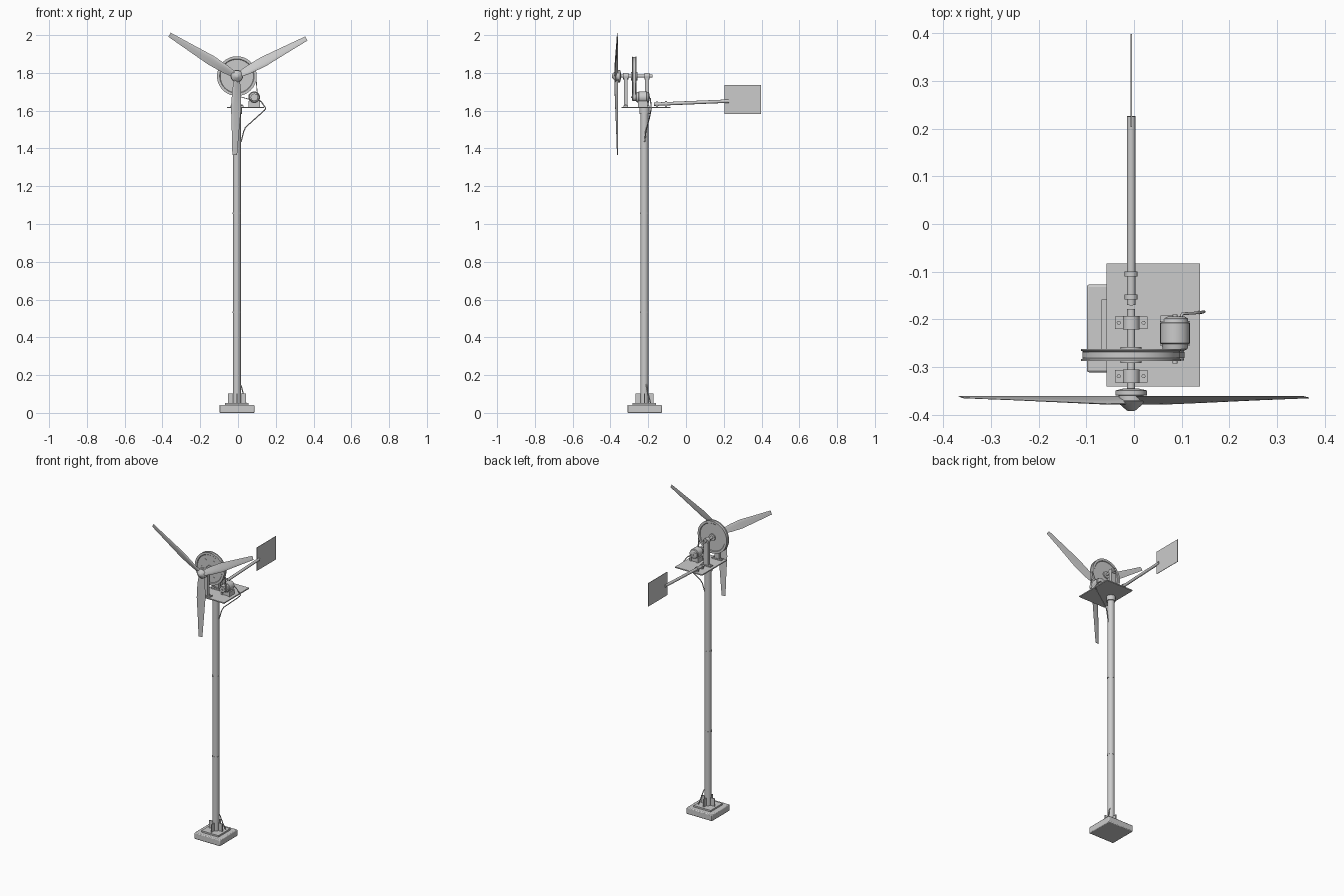
import bpy, bmesh
from math import sin, cos, pi, acos, atan2, hypot, radians
from mathutils import Vector, Matrix

if "Cube" in bpy.data.objects:
    bpy.data.objects.remove(bpy.data.objects["Cube"])

CX, CY, HZ = -0.006, -0.22, 1.783      # mast axis and rotor shaft height
DECK = 1.62                            # top of the platform


def finish(name, bm):
    bmesh.ops.recalc_face_normals(bm, faces=bm.faces)
    me = bpy.data.meshes.new(name)
    bm.to_mesh(me)
    bm.free()
    ob = bpy.data.objects.new(name, me)
    bpy.context.collection.objects.link(ob)
    return ob


def loft(name, rings, closed=False):
    """Skin a list of equal-length point rings; cap the ends unless closed."""
    bm = bmesh.new()
    vs = [[bm.verts.new(p) for p in r] for r in rings]
    pairs = list(zip(vs, vs[1:])) + ([(vs[-1], vs[0])] if closed else [])
    n = len(vs[0])
    for a, b in pairs:
        for i in range(n):
            j = (i + 1) % n
            bm.faces.new((a[i], a[j], b[j], b[i]))
    if not closed:
        bm.faces.new(vs[0])
        bm.faces.new(vs[-1])
    return finish(name, bm)


def lathe(name, profile, origin, axis, n=32):
    """Revolve (radius, height) pairs about an axis through origin."""
    q = Vector((0, 0, 1)).rotation_difference(Vector(axis).normalized())
    o = Vector(origin)
    return loft(name, [[o + q @ Vector((r * cos(2 * pi * i / n), r * sin(2 * pi * i / n), h))
                        for i in range(n)] for r, h in profile])


def rod(name, a, b, r, n=24):
    d = Vector(b) - Vector(a)
    return lathe(name, [(r, 0), (r, d.length)], a, d, n)


def box(name, lo, hi, bevel=0):
    bm = bmesh.new()
    lo, hi = Vector(lo), Vector(hi)
    bmesh.ops.create_cube(bm, size=1, matrix=Matrix.Translation((lo + hi) / 2)
                          @ Matrix.Diagonal((*(hi - lo), 1)))
    ob = finish(name, bm)
    if bevel:
        m = ob.modifiers.new("bevel", 'BEVEL')
        m.width, m.segments = bevel, 2
    return ob


def wire(name, pts, r=0.003):
    cu = bpy.data.curves.new(name, 'CURVE')
    cu.dimensions, cu.bevel_depth, cu.bevel_resolution = '3D', r, 2
    cu.use_fill_caps = True
    sp = cu.splines.new('POLY')
    sp.points.add(len(pts) - 1)
    for p, c in zip(sp.points, pts):
        p.co = (*c, 1)
    bpy.context.collection.objects.link(bpy.data.objects.new(name, cu))


# base, flange and gussets
box("base_block", (CX - .093, CY - .091, 0), (CX + .093, CY + .093, .042), .005)
box("base_flange", (CX - .062, CY - .062, .042), (CX + .062, CY + .062, .052))
for i, (dx, dy) in enumerate([(1, 0), (-1, 0), (0, 1), (0, -1)]):
    c = Vector((CX + dx * .033, CY + dy * .033, 0))
    h = Vector((.015 * abs(dx) + .003 * abs(dy), .015 * abs(dy) + .003 * abs(dx), 0))
    box(f"base_gusset_{i}", c - h + Vector((0, 0, .05)), c + h + Vector((0, 0, .102)))

# mast in three sections with joint rings and top swivel collar
for i, (a, b) in enumerate([(.05, .533), (.533, 1.058), (1.058, 1.6)]):
    rod(f"mast_section_{i}", (CX, CY, a), (CX, CY, b), .021, 32)
for z in (.533, 1.058):
    rod("mast_joint", (CX, CY, z - .004), (CX, CY, z + .004), .0225, 32)
rod("swivel_collar", (CX, CY, 1.582), (CX, CY, 1.614), .027, 32)

# platform
box("platform", (-.058, -.341, 1.613), (.138, -.083, DECK))

# bearing stands
for y in (-.319, -.207):
    box("bearing_foot", (CX - .034, y - .013, DECK), (CX + .034, y + .013, DECK + .007))
    box("bearing_post", (CX - .016, y - .010, DECK), (CX + .016, y + .010, HZ))
    rod("bearing_housing", (CX, y - .014, HZ), (CX, y + .014, HZ), .0175)
    for s in (-1, 1):
        rod("foot_bolt", (CX + s * .026, y, DECK), (CX + s * .026, y, DECK + .012), .0045, 6)

# rotor shaft and hub with nose cone
rod("rotor_shaft", (CX, -.375, HZ), (CX, -.178, HZ), .0085)
lathe("hub", [(.016, -.345), (.033, -.349), (.033, -.359), (.026, -.36), (.026, -.370),
              (.031, -.372), (.009, -.391), (.006, -.392)], (CX, 0, HZ), (0, 1, 0))

# blades: (span, leading x, trailing x, twist depth, thickness)
SECTIONS = [(.015, -.015, .015, .015, .010), (.07, -.024, .021, .016, .008),
            (.16, -.031, .023, .013, .006), (.29, -.027, .012, .008, .004),
            (.418, -.024, .001, .004, .002)]
FOIL = [(0, 0), (.1, .4), (.3, .6), (.6, .4), (1, 0), (.6, -.25), (.3, -.4), (.1, -.35)]
for k in range(3):
    rot = Matrix.Rotation(radians(120 * k), 3, 'Y')
    rings = []
    for s, xl, xt, tw, th in SECTIONS:
        rings.append([Vector((CX, 0, HZ)) + rot @ Vector(
            (xl + (xt - xl) * c, -.361 - tw * (1 - c) - t * th, -s)) for c, t in FOIL])
    loft(f"blade_{k}", rings)

# large pulley with rim groove, hub and bolts
PY = -.2745
lathe("large_pulley", [(.022, -.017), (.022, -.009), (.088, -.009), (.091, -.0125), (.105, -.0125),
                       (.105, -.009), (.098, -.005), (.098, .005), (.105, .009), (.105, .0125),
                       (.091, .0125), (.088, .009), (.022, .009), (.022, .017)],
      (CX, PY, HZ), (0, 1, 0), 64)
for i in range(6):
    a = pi * i / 3
    x, z = CX + .06 * cos(a), HZ + .06 * sin(a)
    rod("pulley_bolt", (x, PY - .012, z), (x, PY, z), .005, 12)

# generator with end caps, small pulley and cradle
GX, GZ = .086, 1.671
lathe("generator", [(.018, -.266), (.026, -.262), (.028, -.252), (.031, -.25), (.031, -.208),
                    (.028, -.206), (.027, -.198), (.02, -.194)], (GX, 0, GZ), (0, 1, 0))
rod("generator_shaft", (GX, -.292, GZ), (GX, -.19, GZ), .005, 16)
lathe("small_pulley", [(.019, -.0115), (.019, -.008), (.015, -.004), (.015, .004),
                       (.019, .008), (.019, .0115)], (GX, PY, GZ), (0, 1, 0))
box("generator_cradle", (GX - .022, -.25, DECK), (GX + .022, -.208, GZ - .02))
for s in (-1, 1):
    box("generator_lug", (GX + s * .026 - .005, -.255, DECK), (GX + s * .026 + .005, -.203, DECK + .03))
box("terminal_box", (GX - .03, -.205, GZ), (GX - .004, -.192, GZ + .015))

# drive belt around both pulleys
D, th = hypot(GX - CX, GZ - HZ), atan2(GZ - HZ, GX - CX)
R, r = .0985, .0155
ph = acos((R - r) / D)
rings = []
for cx, cz, rad, a0, a1, n in [(CX, HZ, R, th + ph, th + 2 * pi - ph, 48), (GX, GZ, r, th - ph, th + ph, 12)]:
    for i in range(n + 1):
        a = a0 + (a1 - a0) * i / n
        rings.append([(cx + (rad + e) * cos(a), PY + y, cz + (rad + e) * sin(a))
                      for e, y in [(0, -.004), (.004, -.006), (.004, .006), (0, .004)]])
loft("drive_belt", rings, closed=True)

# tail boom with clamps, and vane
def boom_z(y):
    return 1.634 + (y + .17) * .042

rod("tail_boom", (CX, -.17, boom_z(-.17)), (CX, .226, boom_z(.226)), .009)
for y in (-.153, -.105):
    z = boom_z(y)
    rod("boom_clamp", (CX, y - .005, z), (CX, y + .005, z), .0135)
    box("clamp_foot", (CX - .011, y - .005, DECK - .002), (CX + .011, y + .005, z - .004))
box("tail_vane", (CX - .0015, .203, 1.583), (CX + .0015, .398, 1.735))

# cables from generator into mast, and out at the base
wire("upper_cable", [(.098, -.195, 1.668), (.102, -.188, 1.664), (.125, -.187, 1.645), (.147, -.184, 1.612),
                     (.14, -.186, 1.602), (.09, -.195, 1.557), (.04, -.207, 1.512), (.03, -.213, 1.49),
                     (.018, -.218, 1.44), (.008, -.22, 1.43)])
wire("lower_cable", [(.006, -.21, .16), (.018, -.208, .14), (.028, -.2, .10), (.04, -.188, .055),
                     (.046, -.183, .043)])

# smooth round parts while keeping edges sharp
for ob in bpy.context.collection.objects:
    ob.select_set(ob.type == 'MESH')
    if ob.type == 'MESH':
        bpy.context.view_layer.objects.active = ob
bpy.ops.object.shade_smooth_by_angle()
